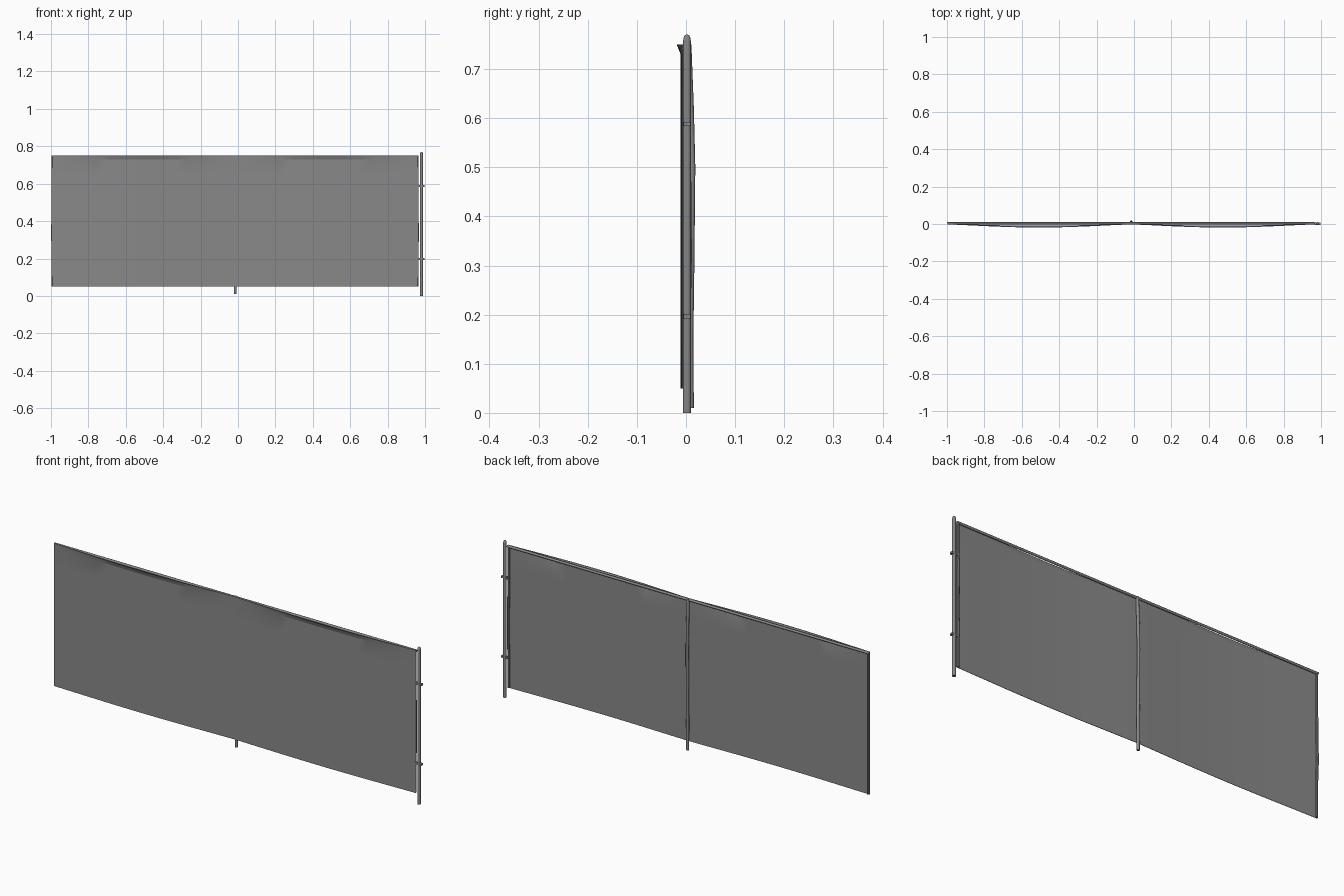
import bpy, bmesh, math
from mathutils import Vector

if "Cube" in bpy.data.objects:
    bpy.data.objects.remove(bpy.data.objects["Cube"])

# dark grey finish shared by every part
grey = bpy.data.materials.new("dark_grey")
grey.diffuse_color = (0.25, 0.25, 0.25, 1)
grey.use_nodes = True
grey.node_tree.nodes["Principled BSDF"].inputs["Base Color"].default_value = grey.diffuse_color


def finish(name, bm, angle=40):
    bmesh.ops.recalc_face_normals(bm, faces=bm.faces)
    me = bpy.data.meshes.new(name)
    bm.to_mesh(me)
    bm.free()
    me.materials.append(grey)
    o = bpy.data.objects.new(name, me)
    bpy.context.collection.objects.link(o)
    bpy.ops.object.select_all(action='DESELECT')
    o.select_set(True)
    bpy.context.view_layer.objects.active = o
    bpy.ops.object.shade_smooth_by_angle(angle=math.radians(angle))
    return o


def tube(name, pts, r, sides=12):
    """Capped round bar swept through a list of points."""
    bm = bmesh.new()
    rings = []
    for i, p in enumerate(pts):
        d = Vector(pts[min(i + 1, len(pts) - 1)]) - Vector(pts[max(i - 1, 0)])
        u = d.cross(Vector((0, 1, 0))).normalized()
        v = d.cross(u).normalized()
        rad = r[i] if isinstance(r, (list, tuple)) else r
        rings.append([bm.verts.new(Vector(p) + rad * (u * math.cos(a) + v * math.sin(a)))
                      for a in (2 * math.pi * k / sides for k in range(sides))])
    for a, b in zip(rings, rings[1:]):
        for k in range(sides):
            bm.faces.new((a[k], a[(k + 1) % sides], b[(k + 1) % sides], b[k]))
    bm.faces.new(rings[0])
    bm.faces.new(rings[-1])
    return finish(name, bm)


# fabric sheet: billows forward between posts, top lip creased forward
X0, X1, NX, T = -0.998, 0.966, 32, 0.001
rows = [0.05, 0.2, 0.35, 0.5, 0.65, 0.73, 0.75]
bm = bmesh.new()


def sheet_side(off):
    out = []
    for z in rows:
        flare = 0.008 if z > 0.74 else 0
        row = []
        for i in range(NX + 1):
            t = i / NX
            wave = abs(math.sin(2 * math.pi * t)) ** 1.2
            y = -0.001 - (0.009 + flare) * wave + off
            row.append(bm.verts.new((X0 + (X1 - X0) * t, y, z)))
        out.append(row)
    for a, b in zip(out, out[1:]):
        for i in range(NX):
            bm.faces.new((a[i], a[i + 1], b[i + 1], b[i]))
    # outline running once around the sheet, for closing the rim
    return (out[0] + [r[-1] for r in out[1:]] + out[-1][-2::-1]
            + [r[0] for r in out[-2:0:-1]])


front, back = sheet_side(-T), sheet_side(T)
for k in range(len(front)):
    n = (k + 1) % len(front)
    bm.faces.new((front[k], front[n], back[n], back[k]))
finish("fabric_sheet", bm, 15)

# top rail behind the sheet
tube("top_rail", [(-0.998, 0.004, 0.745), (0.966, 0.004, 0.745)], 0.006)

# slightly bent side rods
for name, x, s in (("left_side_rod", -0.992, 1), ("right_side_rod", 0.960, -1)):
    tube(name, [(x + s * dx, 0.003 + dy, z) for z, dx, dy in (
        (0.052, 0, 0), (0.22, 0.001, 0.001), (0.32, -0.001, 0.003),
        (0.55, 0.001, 0.001), (0.745, 0, 0))], 0.006, 8)

# bowed centre support
tube("centre_post", [(-0.015, y, z) for z, y in (
    (0.01, 0.009), (0.15, 0.008), (0.3, 0.010), (0.5, 0.012),
    (0.62, 0.009), (0.75, 0.004))], 0.007)

# end post with rounded tip
tube("end_post", [(0.981, 0.002, z) for z in (0, 0.755, 0.763, 0.768, 0.77)],
     [0.008, 0.008, 0.0072, 0.005, 0.002], 16)

# clamp blocks on the end post
for i, z in enumerate((0.197, 0.588)):
    bm = bmesh.new()
    bmesh.ops.create_cube(bm, size=1)
    bmesh.ops.scale(bm, vec=(0.034, 0.014, 0.009), verts=bm.verts)
    bmesh.ops.translate(bm, vec=(0.981, 0.002, z), verts=bm.verts)
    finish(f"clamp_{i}", bm)
